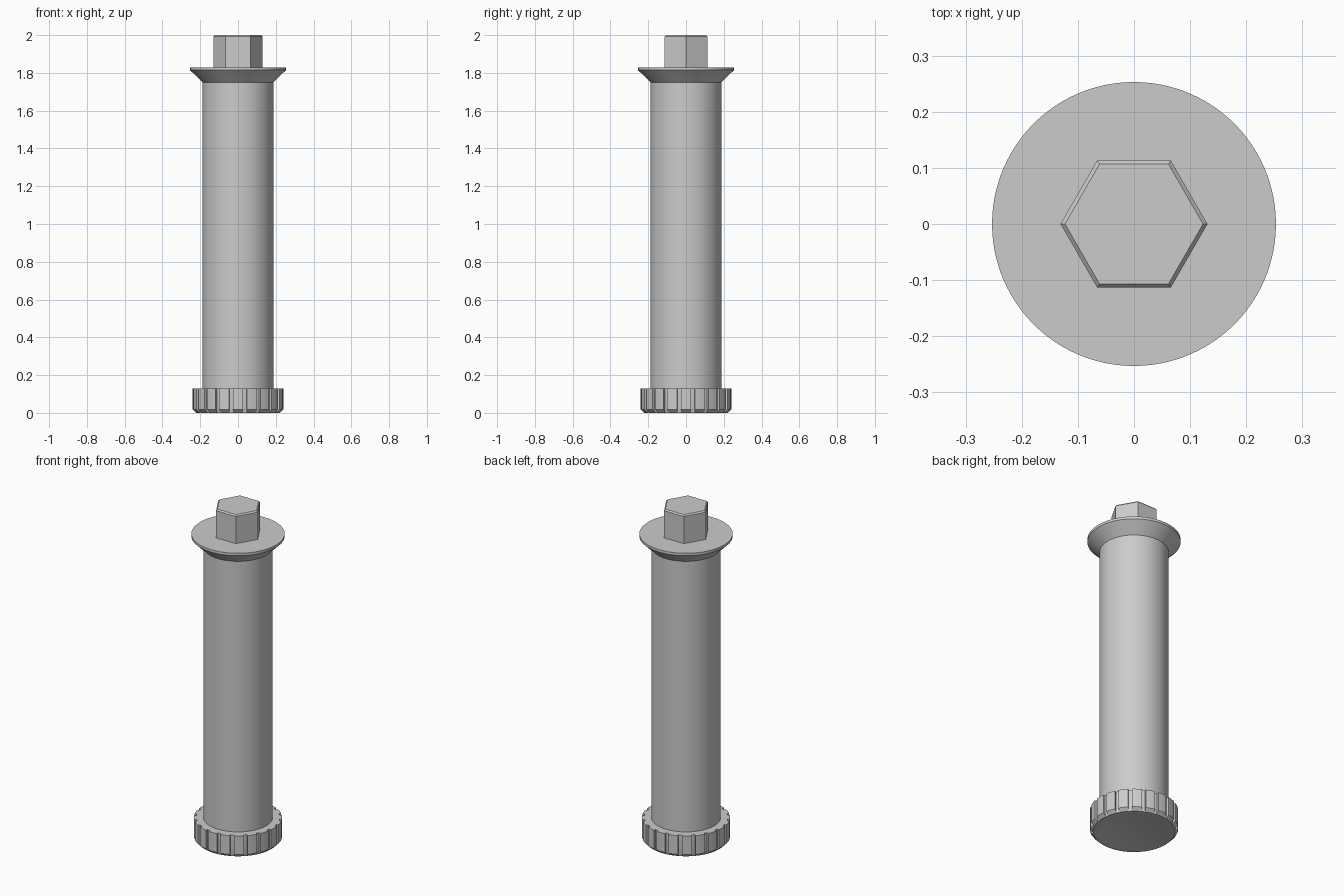
import bpy
import bmesh
from math import cos, sin, pi, radians

cube = bpy.data.objects.get("Cube")
if cube:
    bpy.data.objects.remove(cube, do_unlink=True)

steel = bpy.data.materials.new("grey_steel")
steel.use_nodes = True
GREY = (0.6, 0.6, 0.6, 1)
steel.diffuse_color = GREY
steel.node_tree.nodes["Principled BSDF"].inputs["Base Color"].default_value = GREY


def loft(name, outline, layers):
    """Stack an (angle, radius) outline at each (z, radius limit) and close both ends."""
    bm = bmesh.new()
    rings = []
    for z, limit in layers:
        ring = []
        for angle, radius in outline:
            r = min(radius, limit)
            ring.append(bm.verts.new((r * cos(angle), r * sin(angle), z)))
        rings.append(ring)
    n = len(outline)
    for low, high in zip(rings, rings[1:]):
        for i in range(n):
            j = (i + 1) % n
            bm.faces.new((low[i], low[j], high[j], high[i]))
    bm.faces.new(rings[0][::-1])
    bm.faces.new(rings[-1])
    bmesh.ops.recalc_face_normals(bm, faces=bm.faces)
    mesh = bpy.data.meshes.new(name)
    bm.to_mesh(mesh)
    bm.free()
    mesh.materials.append(steel)
    obj = bpy.data.objects.new(name, mesh)
    bpy.context.collection.objects.link(obj)
    bpy.ops.object.select_all(action='DESELECT')
    obj.select_set(True)
    bpy.context.view_layer.objects.active = obj
    bpy.ops.object.shade_smooth_by_angle(angle=radians(25))
    return obj


def regular(sides, radius=1):
    return [(2 * pi * i / sides, radius) for i in range(sides)]


# Long round shaft
loft("shaft", regular(96), [(0.05, 0.188), (1.76, 0.188)])

# Flared flange with a thin rim
loft("flange", regular(96),
     [(1.75, 0.188), (1.814, 0.253), (1.829, 0.253)])

# Hexagonal drive head with a chamfered top
loft("hex_head", regular(6), [(1.82, 0.131), (1.992, 0.131), (2.0, 0.123)])

# Grooved end cap: twenty grips separated by narrow slots
GRIPS, OUTER, INNER = 20, 0.24, 0.227
pitch = 2 * pi / GRIPS
slot = radians(2.5)
grooved = []
for g in range(GRIPS):
    centre = g * pitch
    half = pitch / 2 - slot
    grooved.append((centre - half, INNER))
    for k in range(5):
        grooved.append((centre - half + 2 * half * k / 4, OUTER))
    grooved.append((centre + half, INNER))

# Cap sides, bottom chamfer and shallow recessed end
loft("end_cap", grooved,
     [(0.006, 0.165), (0, 0.186), (0, 0.222), (0.018, 1), (0.13, 1)])
